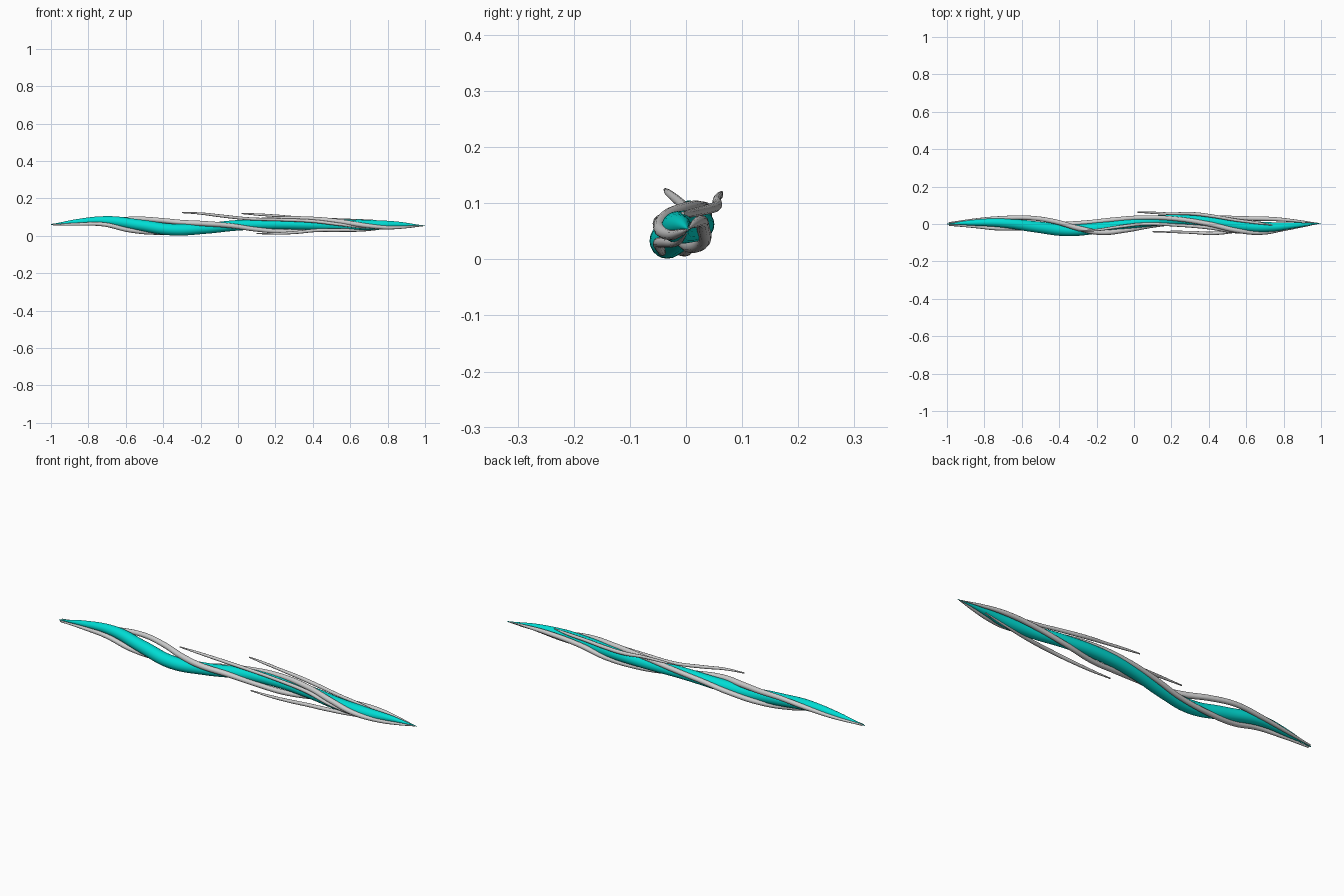
import bpy

teal = bpy.data.materials.new("teal")
teal.diffuse_color = (0.0, 0.72, 0.66, 1)


def strand(name, pts, sides=4, mat=None):
    """Smooth tapered tube through (x, y, z, radius) points, turned into a mesh."""
    cu = bpy.data.curves.new(name + "_path", 'CURVE')
    cu.dimensions = '3D'
    cu.bevel_depth = 1.0
    cu.bevel_resolution = sides
    cu.resolution_u = 10
    cu.use_fill_caps = True
    sp = cu.splines.new('BEZIER')
    sp.radius_interpolation = 'CARDINAL'
    sp.bezier_points.add(len(pts) - 1)
    for bp, (x, y, z, r) in zip(sp.bezier_points, pts):
        bp.co = (x, y, z)
        bp.radius = r
        bp.handle_left_type = bp.handle_right_type = 'AUTO'
    tmp = bpy.data.objects.new(name + "_tmp", cu)
    bpy.context.collection.objects.link(tmp)
    dg = bpy.context.evaluated_depsgraph_get()
    me = bpy.data.meshes.new_from_object(tmp.evaluated_get(dg))
    bpy.data.objects.remove(tmp)
    ob = bpy.data.objects.new(name, me)
    bpy.context.collection.objects.link(ob)
    me.materials.clear()
    if mat:
        me.materials.append(mat)
    for p in me.polygons:
        p.use_smooth = True
    return ob


# Thick twisting core, pointed at both ends
strand("core", [
    (-1.0, 0.0, 0.06, 0.002), (-0.88, 0.006, 0.072, 0.014),
    (-0.7, 0.006, 0.08, 0.025), (-0.52, -0.016, 0.056, 0.03),
    (-0.35, -0.034, 0.033, 0.031), (-0.17, -0.018, 0.04, 0.029),
    (0.0, 0.006, 0.056, 0.028), (0.2, 0.022, 0.062, 0.028),
    (0.4, 0.014, 0.06, 0.029), (0.58, -0.01, 0.057, 0.029),
    (0.72, -0.016, 0.058, 0.026), (0.87, -0.006, 0.06, 0.014),
    (1.0, 0.004, 0.054, 0.001)], 8, teal)

# Two long vines winding around the core from tip to tip
strand("lower_vine", [
    (-0.99, -0.006, 0.058, 0.004), (-0.85, -0.014, 0.062, 0.008),
    (-0.72, -0.024, 0.061, 0.011), (-0.58, -0.02, 0.03, 0.012),
    (-0.42, -0.004, 0.017, 0.012), (-0.25, 0.008, 0.028, 0.012),
    (-0.1, 0.024, 0.055, 0.012), (0.05, 0.034, 0.076, 0.012),
    (0.22, 0.028, 0.091, 0.012), (0.4, 0.0, 0.089, 0.013),
    (0.55, -0.034, 0.075, 0.013), (0.68, -0.046, 0.055, 0.012),
    (0.8, -0.028, 0.044, 0.01), (0.92, -0.008, 0.048, 0.006),
    (0.99, 0.003, 0.053, 0.002)])
strand("upper_vine", [
    (-0.99, 0.006, 0.062, 0.004), (-0.85, 0.022, 0.068, 0.008),
    (-0.7, 0.032, 0.08, 0.011), (-0.55, 0.032, 0.091, 0.012),
    (-0.42, 0.012, 0.083, 0.013), (-0.3, -0.022, 0.071, 0.014),
    (-0.18, -0.045, 0.065, 0.014), (-0.04, -0.032, 0.054, 0.013),
    (0.1, -0.008, 0.034, 0.012), (0.25, 0.01, 0.023, 0.012),
    (0.42, 0.032, 0.034, 0.012), (0.58, 0.03, 0.058, 0.012),
    (0.75, 0.026, 0.068, 0.011), (0.88, 0.015, 0.063, 0.007),
    (0.98, 0.005, 0.055, 0.002)])

# Three thin tendrils with loose ends
strand("top_tendril", [
    (-0.3, -0.037, 0.124, 0.003), (-0.2, -0.032, 0.119, 0.006),
    (-0.08, -0.015, 0.105, 0.008), (0.06, 0.0, 0.091, 0.008),
    (0.22, -0.006, 0.086, 0.008), (0.4, -0.02, 0.078, 0.009),
    (0.55, -0.042, 0.06, 0.008), (0.7, -0.035, 0.044, 0.006),
    (0.85, -0.01, 0.052, 0.003)])
strand("back_tendril", [
    (0.02, 0.063, 0.119, 0.003), (0.1, 0.06, 0.114, 0.006),
    (0.2, 0.055, 0.107, 0.007), (0.31, 0.055, 0.096, 0.009),
    (0.42, 0.042, 0.09, 0.009), (0.55, 0.02, 0.085, 0.008),
    (0.66, 0.006, 0.082, 0.007), (0.74, -0.006, 0.082, 0.003)])
strand("front_tendril", [
    (0.1, -0.041, 0.012, 0.003), (0.2, -0.042, 0.012, 0.006),
    (0.31, -0.045, 0.018, 0.008), (0.42, -0.05, 0.029, 0.009),
    (0.54, -0.038, 0.03, 0.009), (0.68, -0.016, 0.031, 0.007),
    (0.84, 0.0, 0.047, 0.003)])
